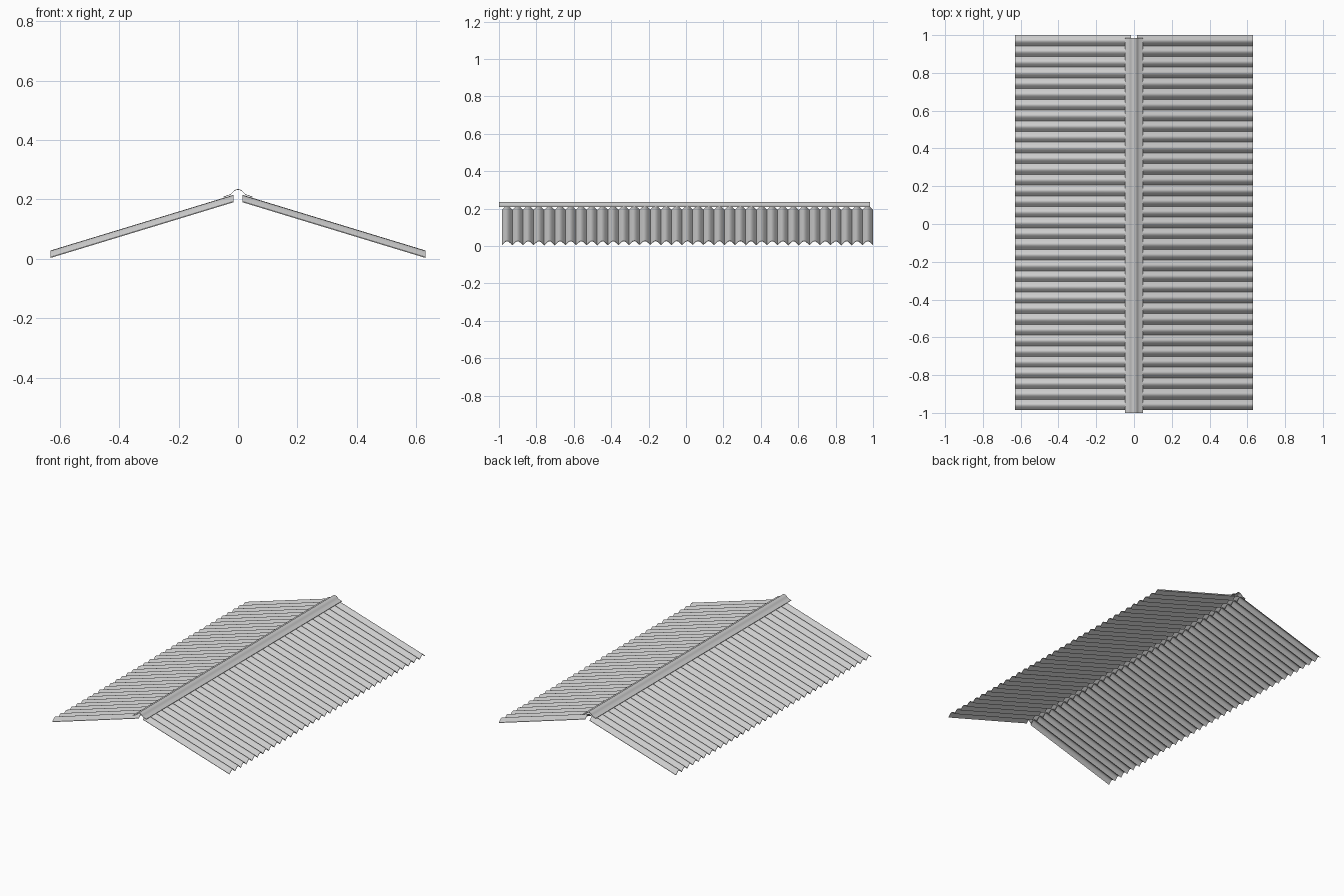
import bpy, bmesh, math

if "Cube" in bpy.data.objects:
    bpy.data.objects.remove(bpy.data.objects["Cube"])

Y0, Y1 = -0.985, 1.0
N = 35                       # corrugations along the roof
P = (Y1 - Y0) / N
X_IN, Z_IN, X_OUT, Z_OUT = 0.015, 0.2025, 0.63, 0.0155
AMP, THICK, SEG = 0.0105, 0.003, 10


def wave(t):
    # broad rounded crests with narrow valleys
    c = abs(math.sin(math.pi * t))
    return AMP * (2 * (0.75 * c + 0.25 * c * c) - 1)


def strip(name, rows):
    """Closed solid made by lofting two matching outlines."""
    bm = bmesh.new()
    a, b = [[bm.verts.new(p) for p in row] for row in rows]
    n = len(a)
    for i in range(n):
        j = (i + 1) % n
        bm.faces.new((a[i], a[j], b[j], b[i]))
    h = n // 2
    for r in (a, b):
        for i in range(h - 1):
            bm.faces.new((r[i], r[i + 1], r[n - 2 - i], r[n - 1 - i]))
    bmesh.ops.recalc_face_normals(bm, faces=bm.faces)
    me = bpy.data.meshes.new(name)
    bm.to_mesh(me)
    bm.free()
    ob = bpy.data.objects.new(name, me)
    bpy.context.collection.objects.link(ob)
    bpy.context.view_layer.objects.active = ob
    bpy.ops.object.select_all(action='DESELECT')
    ob.select_set(True)
    bpy.ops.object.shade_smooth_by_angle(angle=math.radians(40))
    return ob


def sheet(name, side, first, last, lift):
    line = []
    for i in range((last - first) * SEG + 1):
        t = first + i / SEG
        line.append((Y0 + t * P, wave(t) + lift))
    outline = [(y, z + THICK / 2) for y, z in line]
    outline += [(y, z - THICK / 2) for y, z in reversed(line)]
    rows = [[(side * x, y, z0 + z) for y, z in outline]
            for x, z0 in ((X_IN, Z_IN), (X_OUT, Z_OUT))]
    return strip(name, rows)


# three overlapping corrugated sheets on each slope
for side, label in ((-1, "left"), (1, "right")):
    for k, (f, l, lift) in enumerate(((0, 12, 0), (11, 24, 0.001), (23, 35, 0))):
        sheet(f"{label}_roof_sheet_{k + 1}", side, f, l, lift)

# ridge cap: rounded roll with sloping flanges
half = [(0.048, 0.2085), (0.028, 0.2155), (0.022, 0.2195), (0.017, 0.2255),
        (0.012, 0.2300), (0.006, 0.2327)]
line = [(-x, z) for x, z in half] + [(0, 0.2335)] + half[::-1]
outline = [(x, z + 0.0012) for x, z in line]
outline += [(x, z - 0.0012) for x, z in reversed(line)]
strip("ridge_cap", [[(x, y, z) for x, z in outline] for y in (-1.0, 0.985)])
